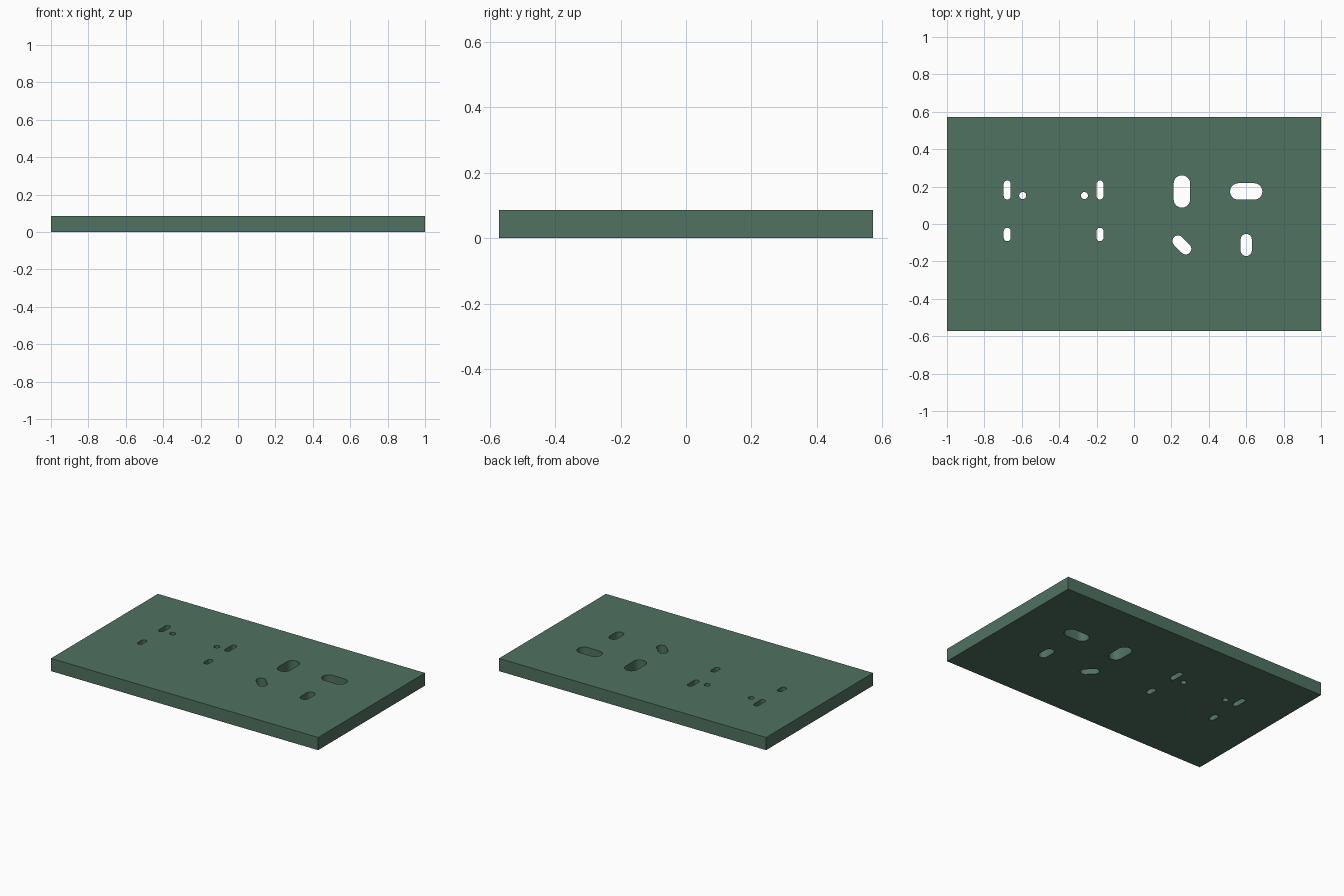
import bpy, bmesh, math
from mathutils import Vector

if "Cube" in bpy.data.objects:
    bpy.data.objects.remove(bpy.data.objects["Cube"])

W, D, H = 2.0, 1.143, 0.086


def slot(cx, cy, length, width, angle=90.0):
    """Outline of a round-ended slot; a plain circle when length equals width."""
    r, half, a, n = width / 2, (length - width) / 2, math.radians(angle), 12
    axis = Vector((math.cos(a), math.sin(a)))
    pts = []
    for side in (1, -1):
        end = Vector((cx, cy)) + axis * half * side
        start = a - math.pi / 2 + (0 if side == 1 else math.pi)
        count = n + 1 if half > 1e-5 else n
        for i in range(count):
            t = start + math.pi * i / n
            pts.append(end + r * Vector((math.cos(t), math.sin(t))))
    return pts


# Outer rectangle
outlines = [[(-W/2, -D/2), (W/2, -D/2), (W/2, D/2), (-W/2, D/2)]]

# Mirrored group of small slots and locating holes on the left
MID = -0.43
for s in (-1, 1):
    outlines += [slot(MID + s * 0.248, 0.182, 0.102, 0.037),
                 slot(MID + s * 0.248, -0.056, 0.072, 0.037),
                 slot(MID + s * 0.165, 0.152, 0.038, 0.038)]

# Four larger slots on the right
outlines += [slot(0.256, 0.174, 0.173, 0.088),
             slot(0.60, 0.174, 0.173, 0.088, 0),
             slot(0.256, -0.112, 0.118, 0.060, -45),
             slot(0.60, -0.112, 0.118, 0.060)]

# Fill the outlines and extrude to the plate thickness
bm = bmesh.new()
edges = []
for pts in outlines:
    vs = [bm.verts.new((p[0], p[1], 0)) for p in pts]
    edges += [bm.edges.new((vs[i - 1], vs[i])) for i in range(len(vs))]
bmesh.ops.triangle_fill(bm, use_beauty=True, edges=edges, normal=(0, 0, 1))
base = bm.faces[:]
ext = bmesh.ops.extrude_face_region(bm, geom=base, use_keep_orig=True)
top = [g for g in ext["geom"] if isinstance(g, bmesh.types.BMVert)]
bmesh.ops.translate(bm, verts=top, vec=(0, 0, H))
bmesh.ops.recalc_face_normals(bm, faces=bm.faces[:])

mesh = bpy.data.meshes.new("slotted_plate")
bm.to_mesh(mesh)
bm.free()
plate = bpy.data.objects.new("slotted_plate", mesh)
bpy.context.collection.objects.link(plate)

# Green finish
mat = bpy.data.materials.new("green")
mat.diffuse_color = (0.08, 0.17, 0.12, 1)
mat.use_nodes = True
mat.node_tree.nodes["Principled BSDF"].inputs["Base Color"].default_value = mat.diffuse_color
mesh.materials.append(mat)

# Smooth slot walls, sharp rims
bpy.context.view_layer.objects.active = plate
plate.select_set(True)
bpy.ops.object.shade_smooth_by_angle(angle=math.radians(30))
